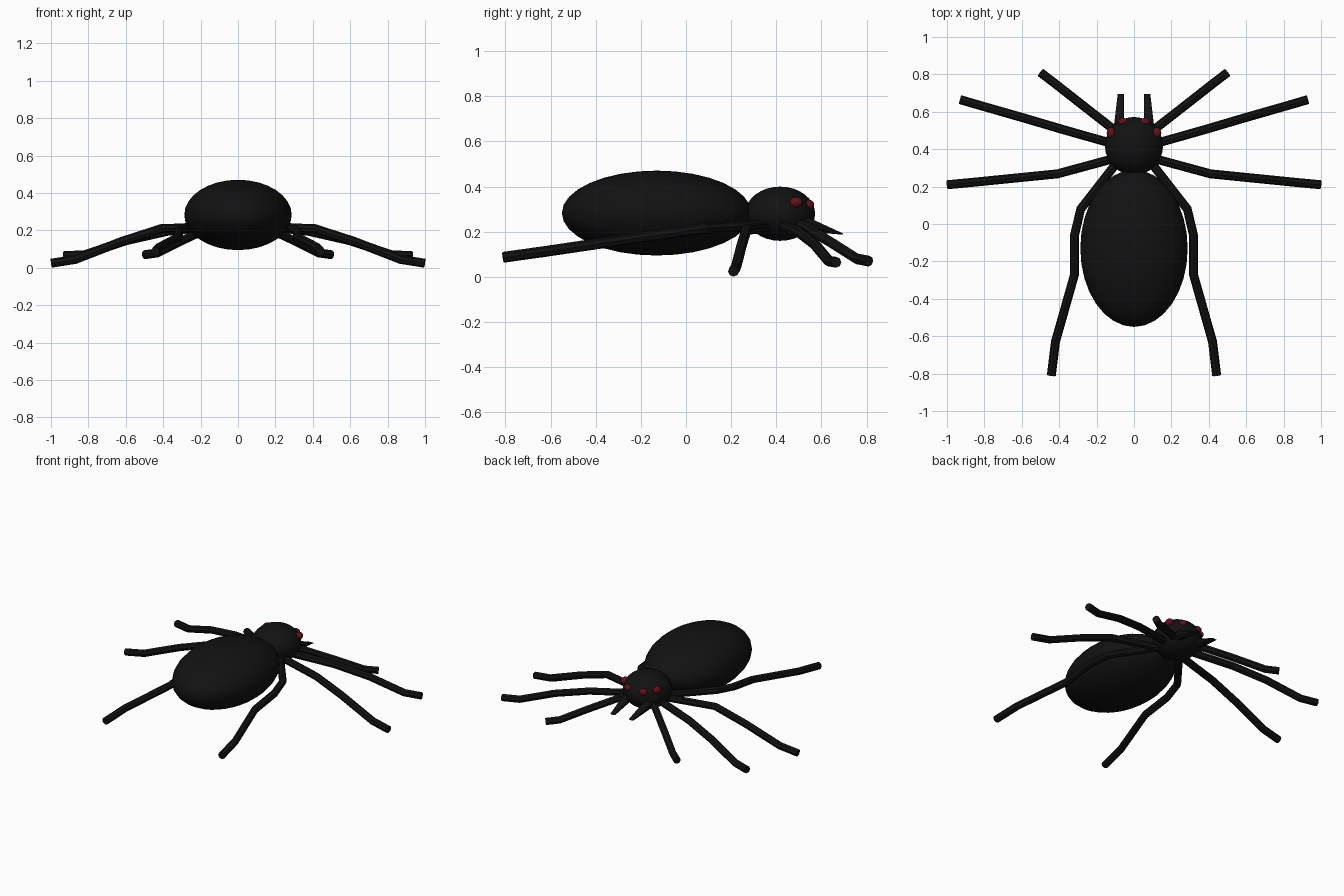
import bpy, bmesh
from mathutils import Vector

if "Cube" in bpy.data.objects:
    bpy.data.objects.remove(bpy.data.objects["Cube"])


def material(name, color):
    m = bpy.data.materials.new(name)
    m.diffuse_color = color
    m.use_nodes = True
    m.node_tree.nodes["Principled BSDF"].inputs["Base Color"].default_value = m.diffuse_color
    return m


BLACK = material("black", (0.006, 0.006, 0.006, 1))
RED = material("dark_red", (0.11, 0.006, 0.012, 1))


def ellipsoid(name, loc, radii, mat, seg=32, rings=16):
    bpy.ops.mesh.primitive_uv_sphere_add(segments=seg, ring_count=rings, radius=1, location=loc)
    o = bpy.context.object
    o.name = name
    o.scale = radii
    o.data.materials.append(mat)
    bpy.ops.object.shade_smooth()
    return o


def leg(name, pts, radius=0.024):
    # eight-sided tube along a jointed path
    c = bpy.data.curves.new(name, 'CURVE')
    c.dimensions = '3D'
    c.bevel_depth = radius
    c.bevel_resolution = 2
    c.use_fill_caps = True
    s = c.splines.new('POLY')
    s.points.add(len(pts) - 1)
    for p, co in zip(s.points, pts):
        p.co = (*co, 1)
    s.use_smooth = False
    c.materials.append(BLACK)
    o = bpy.data.objects.new(name, c)
    bpy.context.collection.objects.link(o)


def fang(name, base, tip):
    # tapered tube, flattened to a blade at the tip
    bm = bmesh.new()
    bmesh.ops.create_cone(bm, cap_ends=True, segments=10, radius1=1, radius2=1, depth=2)
    for v in bm.verts:
        end = v.co.z > 0
        c, rx, rz = (Vector(tip), 0.018, 0.003) if end else (Vector(base), 0.028, 0.034)
        v.co = c + Vector((v.co.x * rx, 0, v.co.y * rz))
    bmesh.ops.recalc_face_normals(bm, faces=bm.faces)
    me = bpy.data.meshes.new(name)
    bm.to_mesh(me)
    bm.free()
    me.materials.append(BLACK)
    bpy.context.collection.objects.link(bpy.data.objects.new(name, me))


# Body
ellipsoid("abdomen", (0, -0.13, 0.283), (0.287, 0.42, 0.188), BLACK)
ellipsoid("head", (0, 0.417, 0.28), (0.155, 0.155, 0.12), BLACK)

# Leg paths for the +x side, hip to foot
LEGS = {
    "front_leg": [(0.07, 0.475, 0.24), (0.14, 0.53, 0.22), (0.29, 0.647, 0.15),
                  (0.43, 0.757, 0.08), (0.50, 0.81, 0.07)],
    "second_leg": [(0.08, 0.42, 0.23), (0.38, 0.505, 0.195), (0.60, 0.57, 0.145),
                   (0.82, 0.633, 0.07), (0.93, 0.665, 0.065)],
    "third_leg": [(0.07, 0.36, 0.22), (0.41, 0.268, 0.21), (0.62, 0.247, 0.142),
                  (0.87, 0.222, 0.045), (0.998, 0.21, 0.025)],
    "rear_leg": [(0.09, 0.33, 0.23), (0.285, 0.08, 0.215), (0.318, -0.06, 0.195),
                 (0.318, -0.27, 0.165), (0.42, -0.63, 0.112), (0.442, -0.81, 0.087)],
}

for side, s in (("right", 1), ("left", -1)):
    for name, pts in LEGS.items():
        leg(f"{side}_{name}", [(s * x, y, z) for x, y, z in pts])
    fang(f"{side}_fang", (s * 0.08, 0.53, 0.235), (s * 0.07, 0.695, 0.19))
    # Eyes
    ellipsoid(f"{side}_inner_eye", (s * 0.058, 0.545, 0.32), (0.028, 0.022, 0.022), RED, 16, 10)
    ellipsoid(f"{side}_outer_eye", (s * 0.122, 0.487, 0.33), (0.024, 0.03, 0.024), RED, 16, 10)
